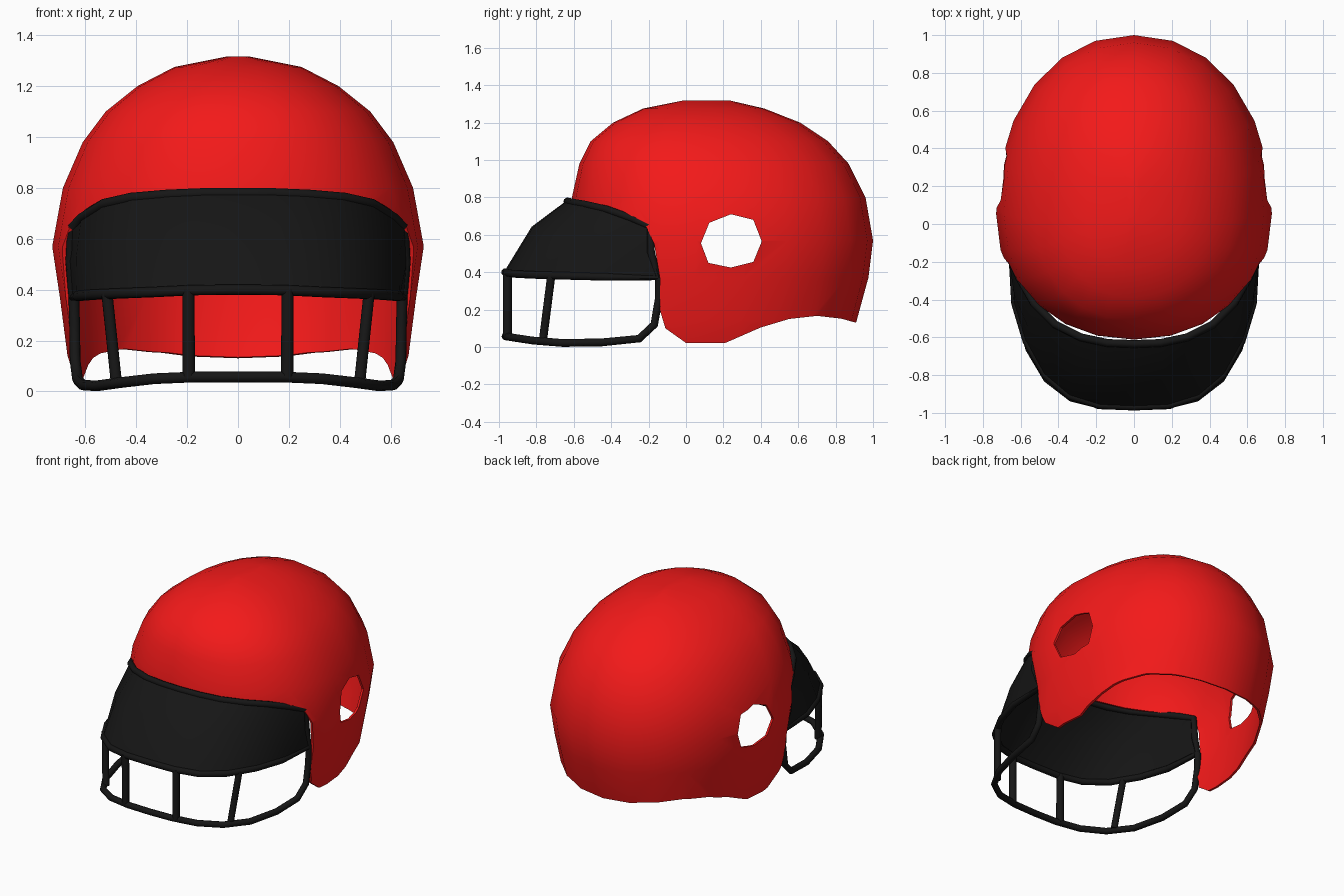
import bpy, bmesh, math
from mathutils import Vector

if "Cube" in bpy.data.objects:
    bpy.data.objects.remove(bpy.data.objects["Cube"])


def material(name, rgb):
    m = bpy.data.materials.new(name)
    m.diffuse_color = (*rgb, 1)
    m.use_nodes = True
    m.node_tree.nodes["Principled BSDF"].inputs["Base Color"].default_value = m.diffuse_color
    return m


RED = material("red_paint", (0.9, 0.01, 0.01))
BLACK = material("black_metal", (0.008, 0.008, 0.008))


def activate(ob):
    bpy.ops.object.select_all(action='DESELECT')
    ob.select_set(True)
    bpy.context.view_layer.objects.active = ob


def mesh_object(name, bm, mat=None):
    bmesh.ops.recalc_face_normals(bm, faces=bm.faces)
    me = bpy.data.meshes.new(name)
    bm.to_mesh(me)
    bm.free()
    ob = bpy.data.objects.new(name, me)
    bpy.context.collection.objects.link(ob)
    if mat:
        me.materials.append(mat)
    return ob


def grid_faces(bm, rows, closed):
    n = len(rows[0])
    for a, b in zip(rows, rows[1:]):
        for i in range(n if closed else n - 1):
            j = (i + 1) % n
            bm.faces.new((a[i], a[j], b[j], b[i]))


def solidify(ob, thickness, offset):
    m = ob.modifiers.new("thickness", 'SOLIDIFY')
    m.thickness, m.offset = thickness, offset
    activate(ob)
    bpy.ops.object.modifier_apply(modifier=m.name)


def side_cut(ob, profile):
    """Cut a (y, z) profile straight through the object along x."""
    bm = bmesh.new()
    f = bm.faces.new([bm.verts.new((-1.5, y, z)) for y, z in profile])
    ext = bmesh.ops.extrude_face_region(bm, geom=[f])['geom']
    bmesh.ops.translate(bm, vec=(3, 0, 0),
                        verts=[v for v in ext if isinstance(v, bmesh.types.BMVert)])
    cutter = mesh_object("cutter", bm)
    cutter.hide_render = True
    m = ob.modifiers.new("cut", 'BOOLEAN')
    m.operation, m.solver, m.object = 'DIFFERENCE', 'EXACT', cutter
    activate(ob)
    bpy.ops.object.modifier_apply(modifier=m.name)
    bpy.data.objects.remove(cutter)


def smooth(ob, deg):
    activate(ob)
    bpy.ops.object.shade_smooth_by_angle(angle=math.radians(deg))


def mirrored(half):
    """Half path ending on x = 0 -> full symmetric path."""
    return half + [(-x, y, z) for x, y, z in reversed(half[:-1])]


def tube(name, pts, r=0.021, cyclic=False):
    cu = bpy.data.curves.new(name, 'CURVE')
    cu.dimensions = '3D'
    cu.bevel_depth, cu.bevel_resolution, cu.use_fill_caps = r, 2, True
    sp = cu.splines.new('POLY')
    sp.points.add(len(pts) - 1)
    for p, co in zip(sp.points, pts):
        p.co = (*co, 1)
    sp.use_cyclic_u = cyclic
    ob = bpy.data.objects.new(name, cu)
    bpy.context.collection.objects.link(ob)
    cu.materials.append(BLACK)
    activate(ob)
    bpy.ops.object.convert(target='MESH')
    smooth(bpy.context.object, 50)


# Shell: egg-shaped rings (z, half width, front y, back y)
RINGS = [(1.317, .04, -.02, .24), (1.275, .25, -.23, .42), (1.2, .395, -.39, .61),
         (1.1, .52, -.51, .76), (.98, .61, -.57, .87), (.8, .688, -.61, .96),
         (.57, .73, -.63, 1.0), (.37, .70, -.62, .975), (.14, .67, -.58, .912),
         (-.03, .615, -.5, .86)]
bm = bmesh.new()
rows = []
SEG = 24
for z, hx, yf, yb in RINGS:
    cy = yf + .42 * (yb - yf)
    row = []
    for i in range(SEG):
        a = 2 * math.pi * i / SEG
        c, s = (math.copysign(abs(t) ** .94, t) for t in (math.cos(a), math.sin(a)))
        row.append(bm.verts.new((hx * c, cy + s * ((yb - cy) if s > 0 else (cy - yf)), z)))
    rows.append(row)
grid_faces(bm, rows, True)
bm.faces.new(rows[0])
shell = mesh_object("helmet_shell", bm, RED)
solidify(shell, .015, -1)

# Face opening and lower rim, then the ear holes
side_cut(shell, [(-1.2, -.3), (1.2, -.3), (1.2, .12), (.91, .13), (.83, .152), (.7, .167),
                 (.55, .15), (.4, .105), (.21, .022), (0, .022), (-.11, .1), (-.14, .2),
                 (-.14, .37), (-.17, .55), (-.22, .66), (-.4, .735), (-.6, .775), (-1.2, .8)])
side_cut(shell, [(.08, .555), (.125, .665), (.24, .71), (.36, .68),
                 (.405, .565), (.36, .455), (.24, .425), (.12, .45)])
smooth(shell, 40)

# Visor: sheet between a top and a bottom edge, bulged in the middle
top = mirrored([(.65, -.19, .645), (.61, -.28, .685), (.53, -.42, .735), (.42, -.53, .76),
                (.28, -.6, .772), (.14, -.63, .778), (0, -.635, .778)])
bottom = mirrored([(.645, -.145, .37), (.63, -.42, .375), (.57, -.62, .38), (.47, -.8, .385),
                   (.34, -.91, .39), (.18, -.96, .398), (0, -.967, .4)])
middle = []
for p, q in zip(top, bottom):
    m = (Vector(p) + Vector(q)) / 2
    k = 1 - (abs(m.x) / .65) ** 2
    middle.append((m.x * 1.015, m.y - .02, m.z + .05 * k))
bm = bmesh.new()
grid_faces(bm, [[bm.verts.new(p) for p in row] for row in (top, middle, bottom)], False)
visor = mesh_object("visor", bm, BLACK)
solidify(visor, .012, 0)
smooth(visor, 50)
tube("visor_frame", top + [middle[-1]] + bottom[::-1] + [middle[0]], cyclic=True)

# Face guard: lower hoop and uprights
tube("guard_hoop", mirrored([(.645, -.145, .37), (.642, -.145, .26), (.64, -.17, .12),
                             (.63, -.25, .045), (.61, -.45, .025), (.555, -.66, .022),
                             (.46, -.82, .035), (.33, -.92, .05), (.17, -.96, .057),
                             (0, -.965, .057)]))
for s in (-1, 1):
    tube("guard_inner_bar", [(s * .195, -.955, .4), (s * .193, -.955, .055)], .024)
    tube("guard_outer_bar", [(s * .515, -.72, .385), (s * .478, -.765, .035)], .022)
